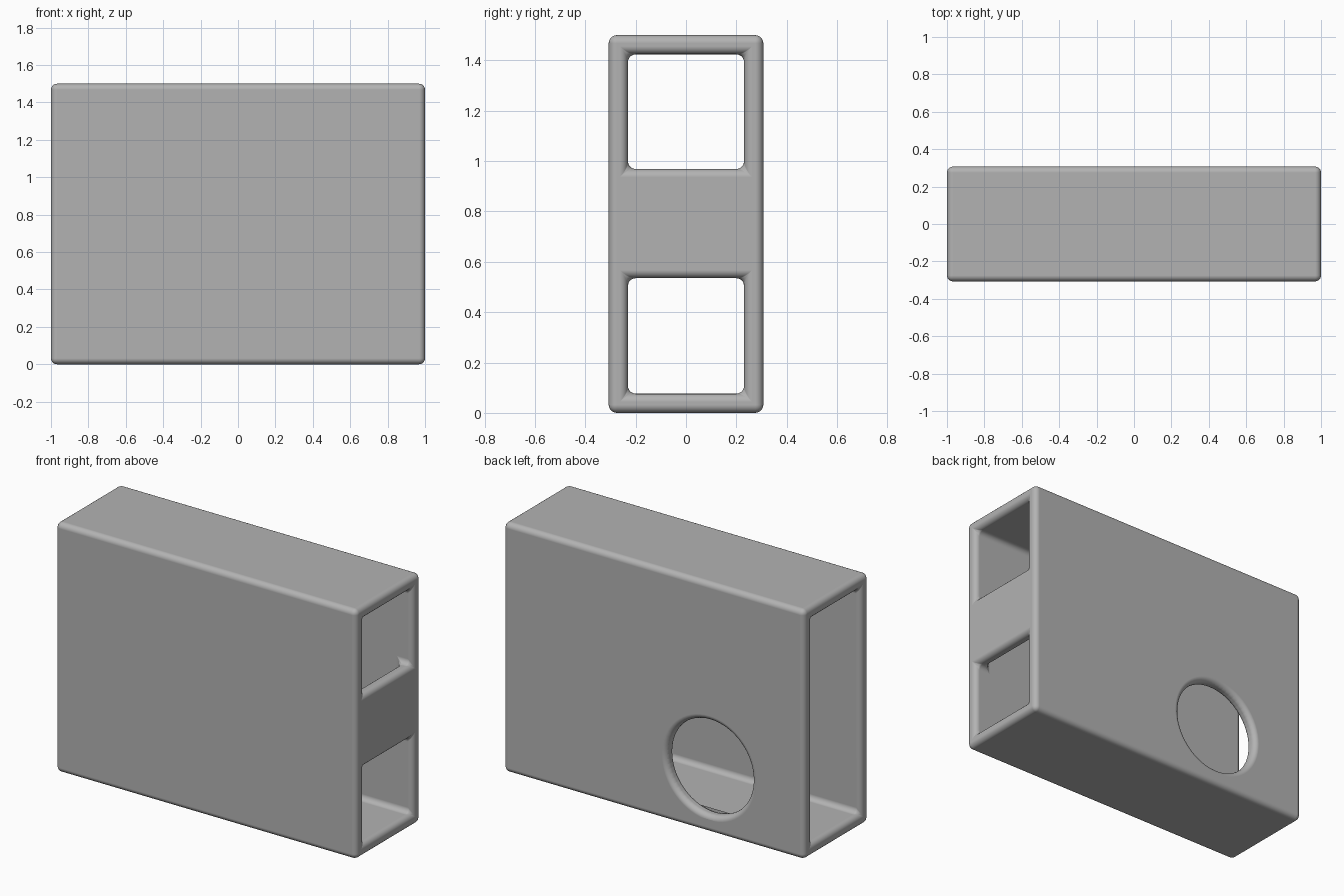
import bpy
import bmesh
import math

cube = bpy.data.objects.get("Cube")
if cube:
    bpy.data.objects.remove(cube, do_unlink=True)

WALL = 0.076
ROUND = 0.032
HALF_X, HALF_Y, TOP = 1.0, 0.307, 1.5

grey = bpy.data.materials.new("plain grey")
grey.use_nodes = True
colour = (0.45, 0.45, 0.45, 1)
grey.diffuse_color = colour
grey.node_tree.nodes["Principled BSDF"].inputs["Base Color"].default_value = colour

# Cells of the hollow sleeve: end panel at +x, open at -x
xs = [-HALF_X, HALF_X - WALL, HALF_X]
ys = [-HALF_Y, WALL - HALF_Y, HALF_Y - WALL, HALF_Y]
zs = [0, WALL, 0.535, 0.968, TOP - WALL, TOP]
axes = (xs, ys, zs)


def solid(c):
    if any(not 0 <= c[i] < len(axes[i]) - 1 for i in range(3)):
        return False
    if c[1] != 1 or c[2] in (0, 4):
        return True               # long walls, floor and roof
    return c[0] == 1 and c[2] == 2  # band between the two end windows


# Skin the solid cells
bm = bmesh.new()
corners = {}


def corner(index):
    if index not in corners:
        corners[index] = bm.verts.new([axes[i][index[i]] for i in range(3)])
    return corners[index]


for i in range(2):
    for j in range(3):
        for k in range(5):
            cell = (i, j, k)
            if not solid(cell):
                continue
            for axis in range(3):
                for side in (0, 1):
                    near = list(cell)
                    near[axis] += 2 * side - 1
                    if solid(near):
                        continue
                    u, v = (axis + 1) % 3, (axis + 2) % 3
                    loop = []
                    for du, dv in ((0, 0), (1, 0), (1, 1), (0, 1)):
                        p = list(cell)
                        p[axis] += side
                        p[u] += du
                        p[v] += dv
                        loop.append(corner(tuple(p)))
                    bm.faces.new(loop if side else loop[::-1])
bmesh.ops.dissolve_limit(bm, angle_limit=0.01, verts=bm.verts[:], edges=bm.edges[:])
mesh = bpy.data.meshes.new("sleeve")
bm.to_mesh(mesh)
bm.free()
mesh.materials.append(grey)
sleeve = bpy.data.objects.new("sleeve", mesh)
bpy.context.collection.objects.link(sleeve)

# Round hole through the back wall
bpy.ops.mesh.primitive_cylinder_add(vertices=64, radius=0.283, depth=0.3,
                                    location=(-0.368, HALF_Y, 0.388),
                                    rotation=(math.pi / 2, 0, 0))
cutter = bpy.context.object
cutter.name = "hole_cutter"
cutter.data.materials.append(grey)
cutter.hide_render = True
cutter.hide_viewport = True
cutter.display_type = 'WIRE'

cut = sleeve.modifiers.new("round_hole", 'BOOLEAN')
cut.operation = 'DIFFERENCE'
cut.solver = 'EXACT'
cut.object = cutter

# Soft edges inside and out
bevel = sleeve.modifiers.new("soft_edges", 'BEVEL')
bevel.width = ROUND
bevel.segments = 5
bevel.limit_method = 'ANGLE'
bevel.angle_limit = math.radians(40)
bevel.use_clamp_overlap = False
bevel.harden_normals = True

bpy.ops.object.select_all(action='DESELECT')
sleeve.select_set(True)
bpy.context.view_layer.objects.active = sleeve
bpy.ops.object.shade_smooth()
